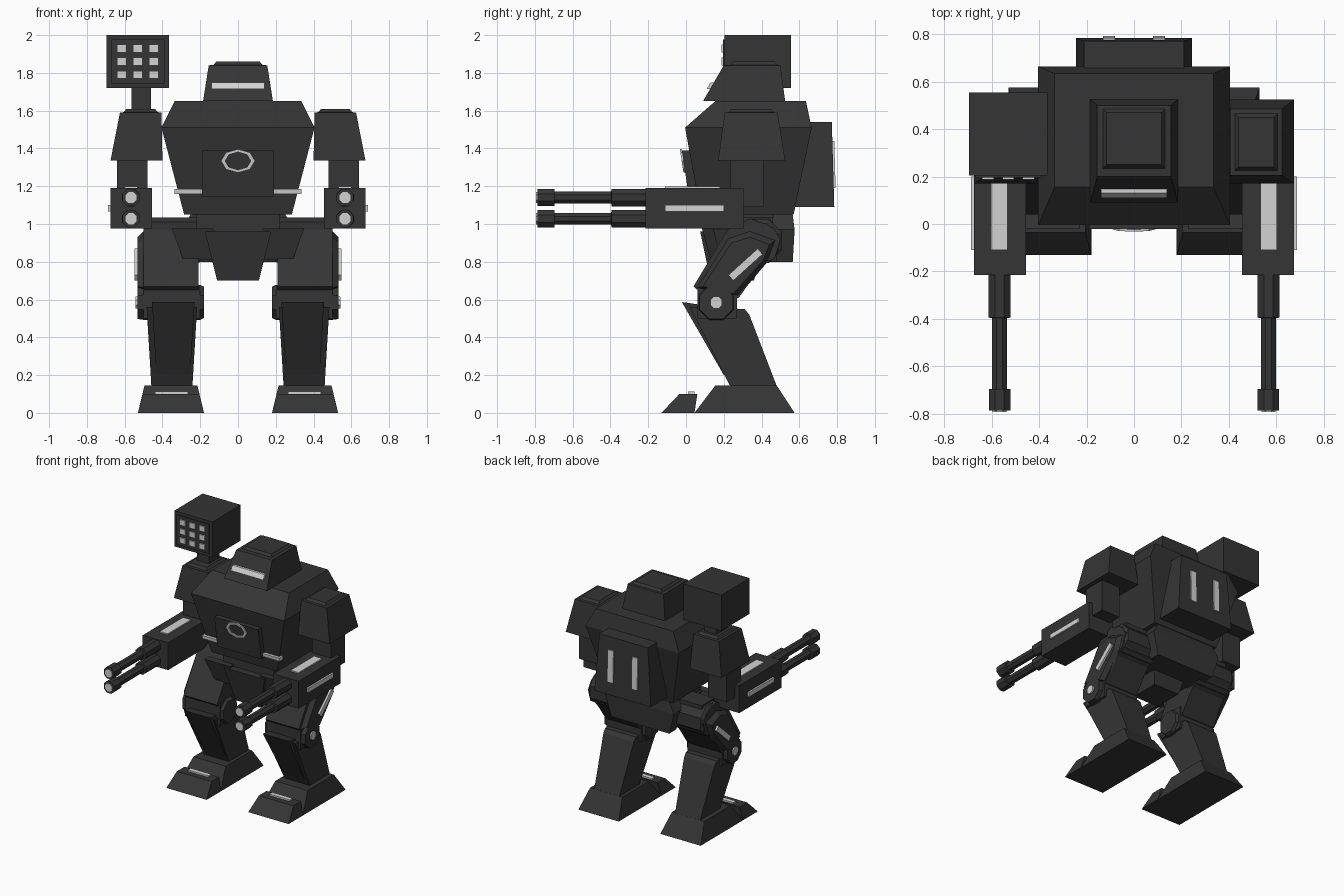
import bpy, bmesh, math
from mathutils import Matrix, Vector

cube = bpy.data.objects.get("Cube")
if cube:
    bpy.data.objects.remove(cube)


def material(name, value):
    m = bpy.data.materials.new(name)
    m.use_nodes = True
    m.diffuse_color = (value, value, value, 1)
    m.node_tree.nodes["Principled BSDF"].inputs["Base Color"].default_value = (value, value, value, 1)
    return m


DARK = material("dark armour grey", 0.035)
LIGHT = material("pale light grey", 0.65)


def finish(name, bm, mat):
    bmesh.ops.recalc_face_normals(bm, faces=bm.faces)
    mesh = bpy.data.meshes.new(name)
    bm.to_mesh(mesh)
    bm.free()
    mesh.materials.append(mat)
    ob = bpy.data.objects.new(name, mesh)
    bpy.context.collection.objects.link(ob)
    return ob


def skin(name, rings, mat=DARK):
    """Closed solid through rings of points."""
    bm = bmesh.new()
    vs = [[bm.verts.new(p) for p in ring] for ring in rings]
    n = len(vs[0])
    for a, b in zip(vs, vs[1:]):
        for i in range(n):
            j = (i + 1) % n
            bm.faces.new((a[i], a[j], b[j], b[i]))
    bm.faces.new(vs[0])
    bm.faces.new(vs[-1])
    return finish(name, bm, mat)


def stack(name, levels, s=1, mat=DARK):
    """Solid through rectangles (z, x0, x1, y0, y1)."""
    return skin(name, [[(s * a, c, z), (s * b, c, z), (s * b, d, z), (s * a, d, z)]
                       for z, a, b, c, d in levels], mat)


def box(name, x, y, z, s=1, mat=DARK):
    return stack(name, [(h, *x, *y) for h in z], s, mat)


def prism(name, profile, x, s=1, mat=DARK, taper=0, base=0):
    """Side profile (y, z) swept over x, narrowing below the base height."""
    def inset(z):
        return taper * max(0, base - z)
    return skin(name, [[(s * (x[0] + inset(z)), y, z) for y, z in profile],
                       [(s * (x[1] - inset(z)), y, z) for y, z in profile]], mat)


def drum(name, axis, centre, segments, s=1, mat=DARK, sides=8):
    """Stepped cylinder along x or y, segments of (position, radius)."""
    rings = []
    for pos, r in segments:
        ring = []
        for i in range(sides):
            t = math.tau * (i + 0.5) / sides
            u, v = centre[0] + r * math.cos(t), centre[1] + r * math.sin(t)
            ring.append((s * pos, u, v) if axis == "x" else (s * u, pos, v))
        rings.append(ring)
    return skin(name, rings, mat)


# Torso, head and backpack
stack("torso", [(1.05, -.285, .285, .08, .57), (1.51, -.405, .405, -.005, .665),
                (1.65, -.335, .335, .155, .635)])
stack("head", [(1.65, -.185, .185, .09, .525), (1.84, -.155, .155, .2, .5),
               (1.842, -.13, .13, .235, .485), (1.86, -.115, .115, .25, .47)])
prism("visor", [(.11, 1.715), (.13, 1.75), (.16, 1.75), (.14, 1.715)], (-.14, .14), mat=LIGHT)
stack("backpack", [(1.09, -.245, .245, .5, .785), (1.54, -.21, .21, .6, .772)])
for s, side in ((1, "left"), (-1, "right")):
    prism(side + "_back_vent", [(.77, 1.19), (.792, 1.19), (.785, 1.44), (.765, 1.44)],
          (.08, .13), s, LIGHT)
prism("chest_plate", [(.015, 1.145), (-.022, 1.39), (.03, 1.39), (.07, 1.145)], (-.19, .19))
prism("chest_strip", [(.037, 1.158), (.033, 1.185), (.08, 1.185), (.08, 1.158)],
      (-.335, .335), mat=LIGHT)

# Plain sensor ring lying on the sloping chest plate
bm = bmesh.new()
loops = [[bm.verts.new((r * math.cos(i * math.tau / 8), 0, .7 * r * math.sin(i * math.tau / 8)))
          for i in range(8)] for r in (.09, .068)]
for i in range(8):
    j = (i + 1) % 8
    bm.faces.new((loops[0][i], loops[0][j], loops[1][j], loops[1][i]))
solid = bmesh.ops.extrude_face_region(bm, geom=bm.faces[:])
bmesh.ops.translate(bm, vec=(0, -.009, 0),
                    verts=[v for v in solid["geom"] if isinstance(v, bmesh.types.BMVert)])
bmesh.ops.transform(bm, verts=bm.verts, matrix=Matrix.Translation((0, -.014, 1.335))
                    @ Matrix.Rotation(math.radians(8.6), 4, "X"))
finish("chest_sensor_ring", bm, LIGHT)

# Waist and pelvis
box("waist", (-.22, .22), (.13, .55), (.95, 1.06))
stack("pelvis", [(.8, -.2, .2, .17, .5), (.97, -.24, .24, .13, .55)])
stack("groin_guard", [(.7, -.11, .11, .13, .36), (.96, -.175, .175, .075, .42)])
stack("rear_guard", [(.8, -.25, .25, .48, .565), (.97, -.3, .3, .46, .575),
                     (1.05, -.25, .25, .46, .565)])
box("hip_beam", (-.46, .46), (.3, .46), (.975, 1.035))

for s, side in ((1, "left"), (-1, "right")):
    def n(part):
        return side + "_" + part

    # Hip and thigh
    skin(n("front_skirt"), [[(s * x, y + d, z) for x, y, z in
                             ((.13, .085, .975), (.35, .085, .975), (.29, .13, .81), (.13, .13, .81))]
                            for d in (0, .06)])
    drum(n("hip_joint"), "x", (.39, .91), [(.165, .1), (.21, .125), (.48, .125), (.5, .1)], s)
    prism(n("thigh"), [(.04, .67), (.22, .97), (.34, 1.03), (.46, .98), (.5, .92),
                       (.47, .82), (.4, .78), (.28, .61), (.16, .56)], (.21, .5), s)
    skin(n("thigh_plate"), [[(s * x, y, z) for y, z in pts] for x, pts in (
        (.49, ((.05, .66), (.22, .93), (.34, .97), (.48, .92), (.44, .81), (.28, .62))),
        (.533, ((.09, .67), (.24, .9), (.34, .93), (.44, .89), (.41, .81), (.25, .63))))])
    prism(n("thigh_light"), [(.225, .73), (.25, .7), (.405, .84), (.38, .87)], (.525, .548), s, LIGHT)

    # Knee
    box(n("knee_block"), (.2, .5), (.06, .27), (.5, .675), s)
    drum(n("knee_disc"), "x", (.16, .585), [(.18, .09), (.2, .1), (.5, .1), (.533, .095)], s)
    drum(n("knee_light"), "x", (.16, .585), [(.53, .034), (.543, .034)], s, LIGHT)

    # Shin and foot
    prism(n("shin"), [(.02, .56), (.31, .55), (.335, .52), (.485, .13), (.24, .13)],
          (.215, .485), s, taper=.06, base=.58)
    prism(n("shin_guard"), [(-.022, .587), (.06, .575), (.25, .2), (.2, .2)],
          (.23, .455), s, taper=.06, base=.58)
    stack(n("foot"), [(0, .18, .53, .045, .575), (.145, .215, .495, .155, .48)], s)
    stack(n("toe"), [(0, .18, .53, -.13, .045), (.1, .205, .505, -.035, .06)], s)
    box(n("toe_light"), (.265, .44), (.01, .045), (.095, .112), s, LIGHT)

    # Shoulder and upper arm
    stack(n("shoulder"), [(1.335, .4, .675, .17, .525), (1.59, .405, .625, .205, .485),
                          (1.592, .425, .605, .225, .465), (1.61, .44, .59, .24, .45)], s)
    box(n("upper_arm"), (.478, .64), (.235, .41), (1.09, 1.335), s)

    # Twin gun
    box(n("gun_body"), (.455, .675), (-.215, .305), (.975, 1.19), s)
    box(n("gun_top_light"), (.533, .602), (-.11, .18), (1.185, 1.199), s, LIGHT)
    box(n("gun_side_light"), (.67, .688), (-.11, .2), (1.065, 1.1), s, LIGHT)
    for label, z in (("upper", 1.14), ("lower", 1.028)):
        drum(n(label + "_barrel"), "y", (.567, z),
             [(-.2, .05), (-.395, .05), (-.396, .034), (-.695, .034), (-.696, .049), (-.787, .049)], s)
        drum(n(label + "_muzzle_light"), "y", (.567, z), [(-.78, .032), (-.793, .032)], s, LIGHT)

# Missile pod on the right shoulder
box("pod_neck", (-.565, -.46), (.3, .43), (1.6, 1.73))
box("missile_pod", (-.695, -.365), (.205, .555), (1.72, 2.0))
box("pod_front_panel", (-.67, -.39), (.197, .21), (1.745, 1.977))
for row in range(3):
    for col in range(3):
        x, z = -.615 + .085 * col, 1.79 + .07 * row
        box(f"missile_{row}_{col}", (x - .025, x + .025), (.188, .2), (z - .021, z + .021), mat=LIGHT)
